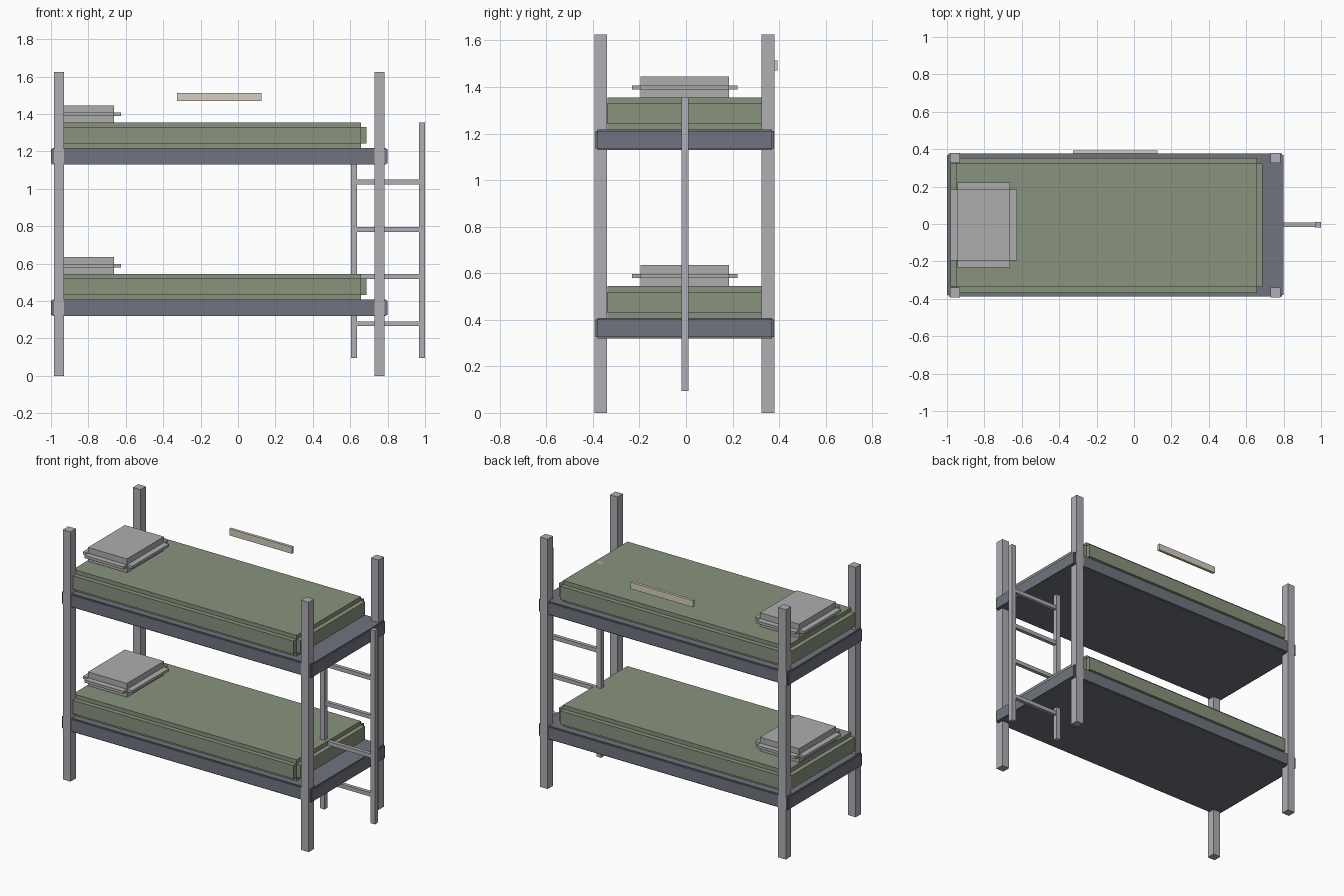
import bpy, bmesh
from mathutils import Matrix, Vector

if "Cube" in bpy.data.objects:
    bpy.data.objects.remove(bpy.data.objects["Cube"])

YC = -0.007   # depth centre of the bed (the back plaque shifts the bounds)


def material(name, rgb):
    m = bpy.data.materials.new(name)
    m.diffuse_color = (*rgb, 1)
    m.use_nodes = True
    m.node_tree.nodes["Principled BSDF"].inputs["Base Color"].default_value = m.diffuse_color
    return m


STEEL = material("steel", (0.43, 0.43, 0.46))
FRAME = material("frame_slate", (0.16, 0.175, 0.21))
CLOTH = material("mattress_green", (0.25, 0.29, 0.21))
LINEN = material("pillow_grey", (0.42, 0.42, 0.42))
CREAM = material("plaque_cream", (0.66, 0.62, 0.52))


def build(name, boxes, mat):
    """One object from a list of (centre, size) boxes."""
    bm = bmesh.new()
    for c, s in boxes:
        bmesh.ops.create_cube(bm, size=1, matrix=Matrix.Translation(c) @ Matrix.Diagonal((*s, 1)))
    me = bpy.data.meshes.new(name)
    bm.to_mesh(me)
    bm.free()
    me.materials.append(mat)
    ob = bpy.data.objects.new(name, me)
    bpy.context.collection.objects.link(ob)
    return ob


def span(x0, x1, y0, y1, z0, z1):
    return (Vector((x0 + x1, y0 + y1, z0 + z1)) / 2, Vector((x1 - x0, y1 - y0, z1 - z0)))


def stepped(name, box, rxy, rz, mat):
    """Stepped-edge block: three crossing boxes, each inset on two axes."""
    c, s = box
    dx, dy, dz = Vector((2 * rxy, 0, 0)), Vector((0, 2 * rxy, 0)), Vector((0, 0, 2 * rz))
    return build(name, [(c, s - dy - dz), (c, s - dx - dz), (c, s - dx - dy)], mat)


# Corner posts
for xn, x in (("left", -0.957), ("right", 0.757)):
    for yn, y in (("front", -0.3595), ("back", 0.3595)):
        build(f"{yn}_{xn}_post", [((x, YC + y, 0.8125), (0.055, 0.055, 1.625))], STEEL)

# Two bunks: bed base, mattress, pillow
for level, z in (("lower", 0.32), ("upper", 1.13)):
    stepped(f"{level}_bed_base", span(-1.0, 0.80, YC - 0.381, YC + 0.384, z, z + 0.088),
            0.008, 0.006, FRAME)
    stepped(f"{level}_mattress", span(-0.98, 0.688, YC - 0.361, YC + 0.361, z + 0.086, z + 0.225),
            0.03, 0.026, CLOTH)
    stepped(f"{level}_pillow", span(-0.98, -0.625, YC - 0.226, YC + 0.228, z + 0.222, z + 0.315),
            0.037, 0.038, LINEN)

# Ladder at the foot end
for name, x in (("inner", 0.621), ("outer", 0.984)):
    build(f"ladder_{name}_rail", [((x, YC + 0.002, 0.725), (0.032, 0.03, 1.26))], STEEL)
for i in range(4):
    build(f"ladder_rung_{i + 1}", [((0.8025, YC + 0.002, 0.278 + 0.2525 * i), (0.35, 0.024, 0.026))], STEEL)

# Plaque behind the upper bunk
build("back_plaque", [span(-0.325, 0.125, 0.376, 0.394, 1.47, 1.513)], CREAM)
